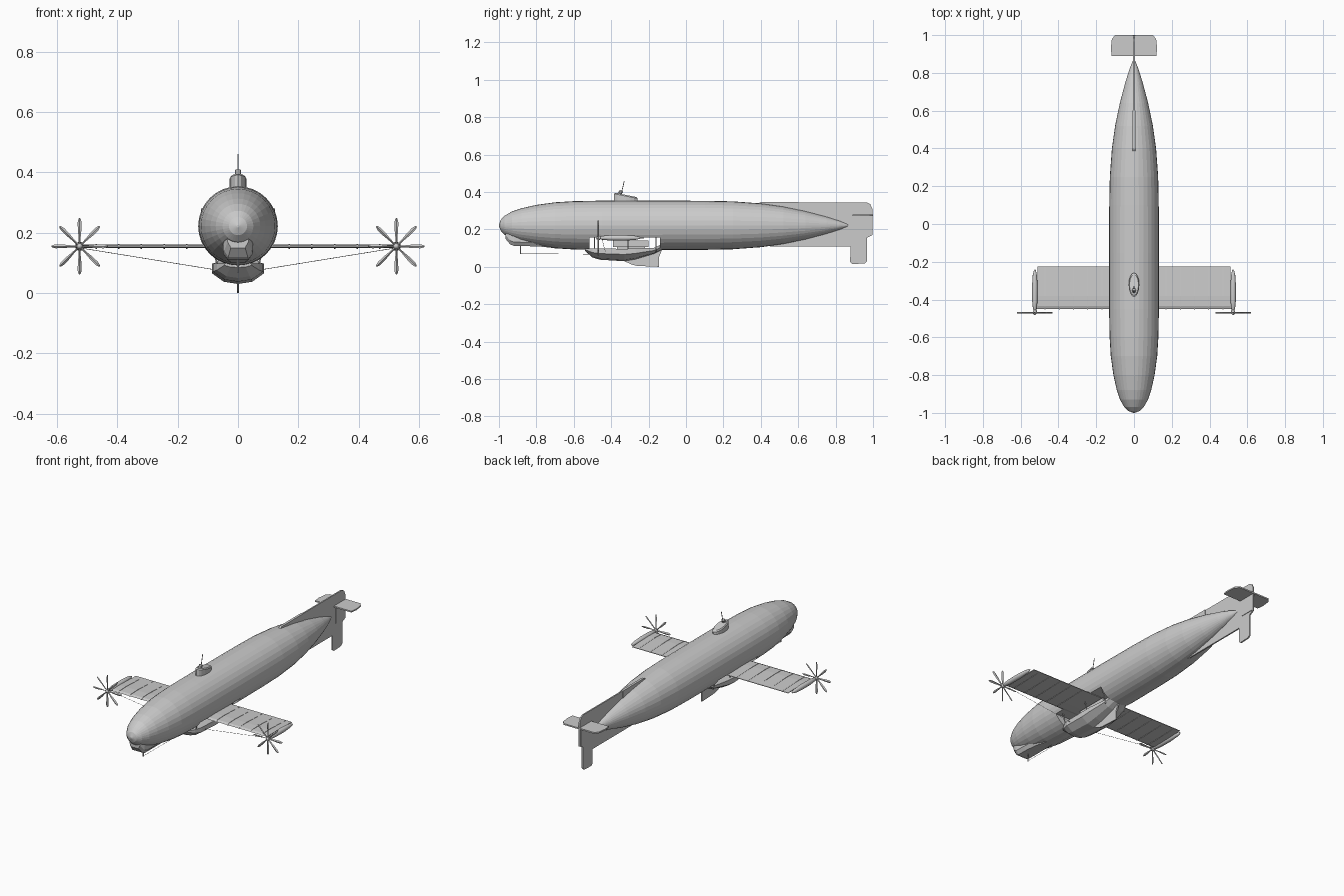
import bpy, bmesh, math
from mathutils import Vector, Matrix

if "Cube" in bpy.data.objects:
    bpy.data.objects.remove(bpy.data.objects["Cube"])

def make(name, bm, smooth=False):
    bmesh.ops.recalc_face_normals(bm, faces=bm.faces)
    me = bpy.data.meshes.new(name)
    bm.to_mesh(me)
    bm.free()
    ob = bpy.data.objects.new(name, me)
    bpy.context.scene.collection.objects.link(ob)
    if smooth:
        for p in me.polygons:
            p.use_smooth = True
    return ob

def box(name, lo, hi):
    bm = bmesh.new()
    lo, hi = Vector(lo), Vector(hi)
    m = Matrix.Translation((lo + hi) / 2) @ Matrix.Diagonal((*(hi - lo), 1))
    bmesh.ops.create_cube(bm, size=1, matrix=m)
    return make(name, bm)

def loft(name, rings, smooth=False):
    """Skin equal-length rings of points and cap both ends."""
    bm = bmesh.new()
    vs = [[bm.verts.new(p) for p in r] for r in rings]
    n = len(vs[0])
    for a, b in zip(vs, vs[1:]):
        for i in range(n):
            j = (i + 1) % n
            bm.faces.new((a[i], a[j], b[j], b[i]))
    bm.faces.new(vs[0])
    bm.faces.new(vs[-1])
    return make(name, bm, smooth)

def circle(y, r, x=0, z=0, n=32, sx=1):
    return [(x + sx * r * math.cos(2 * math.pi * i / n), y,
             z + r * math.sin(2 * math.pi * i / n)) for i in range(n)]

def side_plate(name, pts, t, x=0):
    return loft(name, [[(x + s * t / 2, y, z) for y, z in pts] for s in (-1, 1)])

def rod(name, a, b, r, n=6):
    a, b = Vector(a), Vector(b)
    d = b - a
    bm = bmesh.new()
    m = Matrix.Translation((a + b) / 2) @ d.to_track_quat('Z', 'Y').to_matrix().to_4x4()
    bmesh.ops.create_cone(bm, segments=n, radius1=r, radius2=r, depth=d.length,
                          cap_ends=True, matrix=m)
    return make(name, bm)

# gas hull: lathe along y
HZ = 0.222
hull_profile = [(-1, .004), (-.99, .03), (-.97, .051), (-.93, .074), (-.88, .091), (-.8, .109),
                (-.7, .123), (-.6, .129), (-.45, .132), (-.15, .132), (.1, .131), (.25, .128),
                (.4, .117), (.52, .1), (.64, .075), (.75, .046), (.82, .024), (.86, .008), (.87, .002)]
hull = loft("hull", [circle(y, r, z=HZ) for y, r in hull_profile])

# open bay cut through the underside of the hull
cutter = box("bay_cutter", (-.3, -.515, -.1), (.3, -.14, .157))
cutter.hide_render = True
cutter.hide_viewport = True
mod = hull.modifiers.new("bay", 'BOOLEAN')
mod.operation = 'DIFFERENCE'
mod.object = cutter
mod.solver = 'EXACT'

# main wing and its ribs
wing_section = [(-.45, .153), (-.435, .159), (-.38, .161), (-.225, .156), (-.225, .153), (-.38, .149), (-.435, .149)]
side_plate("wing", wing_section, 1.02)
for s in (-1, 1):
    for i in range(5):
        side_plate("wing_rib", [(y - .002 if y < -.4 else y, .155 + (z - .155) * 1.35)
                                for y, z in wing_section], .005, s * (.17 + i * .075))

# wingtip pods and eight-bladed propellers
pod = [(-.462, .004), (-.45, .01), (-.41, .014), (-.33, .015), (-.27, .011), (-.245, .005), (-.24, .001)]
for s in (-1, 1):
    X = s * .525
    loft("wingtip_pod", [circle(y, r, X, .155, 12) for y, r in pod], True)
    loft("propeller_hub", [circle(y, r, X, .155, 12) for y, r in
                           [(-.482, .002), (-.476, .009), (-.46, .011), (-.455, .006)]], True)
    for k in range(8):
        rot = Matrix.Translation((X, -.47, .155)) @ Matrix.Rotation(k * math.pi / 4, 4, 'Y')
        rings = []
        for d, w in [(.004, .003), (.03, .0035), (.055, .006), (.08, .0065), (.09, .004), (.094, .001)]:
            rings.append([rot @ Vector((x, y, d)) for x, y in
                          [(-w, .002), (0, .004), (w, -.002), (0, -.004)]])
        loft("propeller_blade", rings)
    rod("wing_stay", (X, -.45, .15), (s * .08, -.43, .078), .001, 4)

# boat-shaped gondola under the bay
def boat(y, w, top, bot):
    mid = bot + (top - bot) * .55
    low = bot + (top - bot) * .12
    return [(w, y, top), (w, y, mid), (w * .55, y, low), (0, y, bot),
            (-w * .55, y, low), (-w, y, mid), (-w, y, top)]
loft("gondola", [boat(*a) for a in [(-.54, .045, .098, .085), (-.5, .07, .098, .05), (-.46, .083, .098, .038),
                                    (-.33, .087, .096, .03), (-.27, .085, .098, .04),
                                    (-.17, .07, .102, .07), (-.12, .05, .125, .095)]])
side_plate("gondola_keel", [(-.34, .035), (-.29, .012), (-.26, .005), (-.145, 0), (-.145, .05),
                            (-.125, .1), (-.25, .07)], .008)
# machinery and posts inside the bay
box("bay_engine", (-.05, -.39, .106), (.05, -.2, .14))
box("bay_engine_base", (-.03, -.37, .09), (.03, -.22, .108))
for s in (-1, 1):
    for y in (-.49, -.31, -.16):
        rod("bay_post", (s * .065, y, .08), (s * .085, y, .16), .003)

# chin cabin under the nose
def chin(y, w, top, bot):
    return [(w, y, top), (w, y, bot + .02), (w * .7, y, bot), (-w * .7, y, bot), (-w, y, bot + .02), (-w, y, top)]
loft("chin_cabin", [chin(*a) for a in [(-.965, .034, .178, .15), (-.94, .046, .185, .12), (-.92, .05, .185, .112),
                                       (-.86, .05, .17, .111), (-.78, .045, .15, .108), (-.7, .03, .13, .1)]])
rod("nose_post", (0, -.885, .068), (0, -.885, .12), .003)
rod("nose_stay", (0, -.885, .07), (0, -.5, .068), .001, 4)

# upper lookout turret and mast
def turret_ring(dz, f):
    out = []
    for i in range(16):
        a = 2 * math.pi * i / 16
        y = -.322 + .064 * f * math.sin(a)
        z = .345 if dz == 0 else .345 + dz - .2 * (y + .385)
        out.append((.028 * f * math.cos(a), y, z))
    return out
loft("turret", [turret_ring(0, 1), turret_ring(.046, 1), turret_ring(.052, .85)])
rod("turret_head", (0, -.362, .38), (0, -.345, .406), .01, 10)
rod("mast", (0, -.346, .39), (0, -.33, .46), .002)

# tail fin, rudder and tailplane
side_plate("tail_fin", [(.38, .33), (.4, .345), (.88, .345), (.88, .11), (.45, .11), (.45, .2)], .008)
side_plate("rudder", [(.88, .345), (.965, .345), (.985, .335), (.997, .31), (.997, .17), (.968, .155), (.968, .03),
                      (.955, .018), (.89, .015), (.878, .025)], .008)
side_plate("rudder_panel", [(.905, .172), (.99, .172), (.99, .262), (.905, .262)], .014)
plan = [(.118, .89), (.123, .93), (.117, .98), (.1, 1.0)]
outline = plan + [(-x, y) for x, y in reversed(plan)]
loft("tailplane", [[(x, y, z) for x, y in outline] for z in (.272, .28)])
side_plate("fin_root", [(.38, .335), (.4, .347), (.6, .347), (.6, .25), (.4, .25)], .014)
